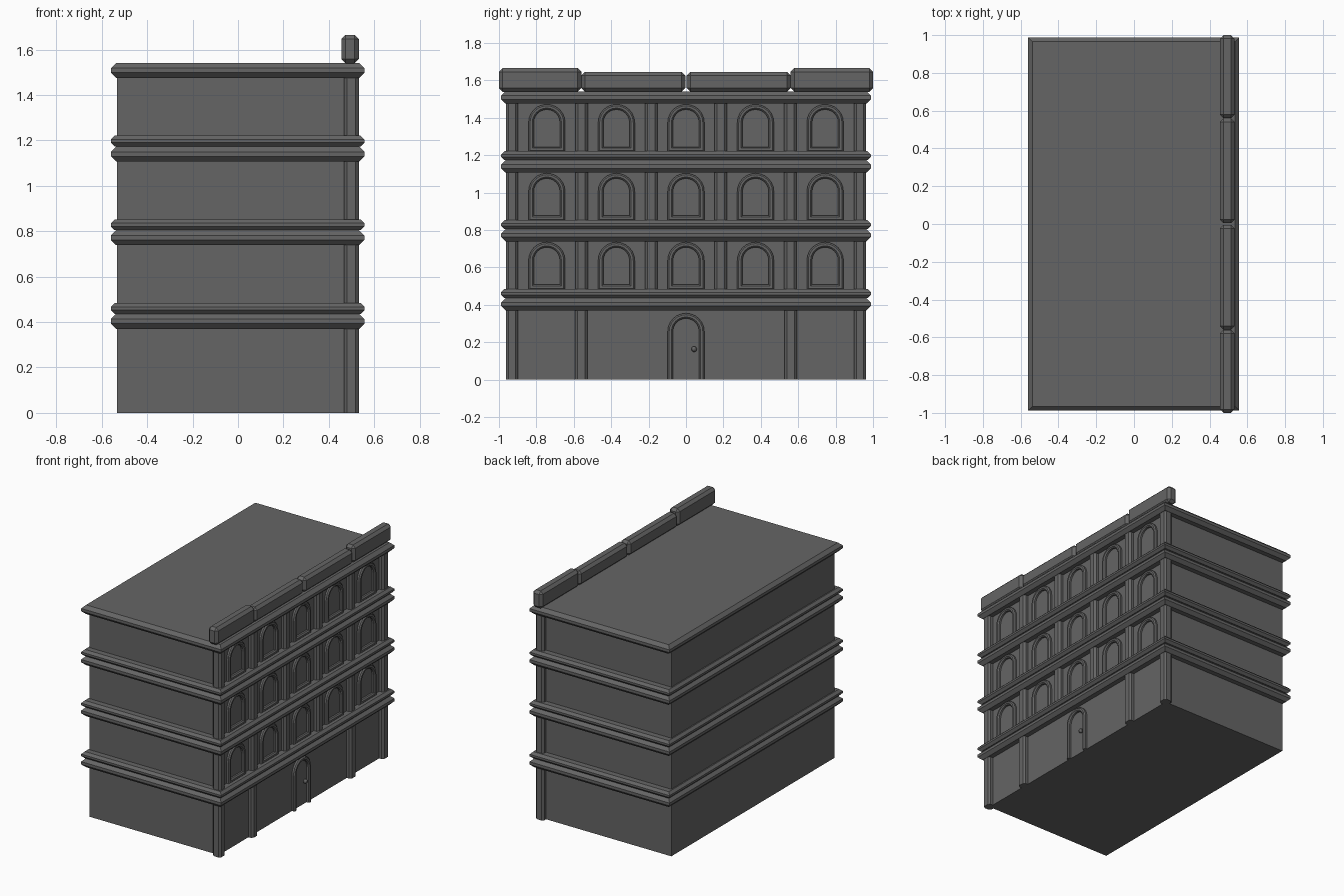
import bpy, bmesh, math
from mathutils import Vector

if "Cube" in bpy.data.objects:
    bpy.data.objects.remove(bpy.data.objects["Cube"])

# Dark grey stone
stone = bpy.data.materials.new("dark_stone")
stone.diffuse_color = (0.13, 0.13, 0.13, 1)
stone.use_nodes = True
stone.node_tree.nodes["Principled BSDF"].inputs["Base Color"].default_value = stone.diffuse_color


def finish(name, bm):
    bmesh.ops.recalc_face_normals(bm, faces=bm.faces)
    me = bpy.data.meshes.new(name)
    bm.to_mesh(me)
    bm.free()
    me.materials.append(stone)
    ob = bpy.data.objects.new(name, me)
    bpy.context.collection.objects.link(ob)
    return ob


def box(name, lo, hi, chamfer=0, upright_only=False):
    bm = bmesh.new()
    bmesh.ops.create_cube(bm, size=1)
    lo, hi = Vector(lo), Vector(hi)
    for v in bm.verts:
        v.co = (lo + hi) / 2 + v.co * (hi - lo)
    if chamfer:
        edges = [e for e in bm.edges if not upright_only
                 or abs(e.verts[0].co.z - e.verts[1].co.z) > 1e-4]
        bmesh.ops.bevel(bm, geom=edges, offset=chamfer, segments=1,
                        affect='EDGES', profile=0.5)
    return finish(name, bm)


def band(name, z0, z1, c):
    """Ledge round the whole building with chamfered top and bottom."""
    bm = bmesh.new()
    rings = []
    for z, i in ((z0, c), (z0 + c, 0), (z1 - c, 0), (z1, c)):
        rings.append([bm.verts.new(p) for p in (
            (-0.56 + i, -0.988 + i, z), (0.557 - i, -0.988 + i, z),
            (0.557 - i, 0.988 - i, z), (-0.56 + i, 0.988 - i, z))])
    for a, b in zip(rings, rings[1:]):
        for k in range(4):
            bm.faces.new((a[k], a[(k + 1) % 4], b[(k + 1) % 4], b[k]))
    bm.faces.new(rings[0])
    bm.faces.new(rings[-1])
    return finish(name, bm)


def arch_frame(name, y, z0, z1, half, closed):
    """Chamfered moulding swept round an arched opening on the facade."""
    bm = bmesh.new()
    loops = []
    for i, x in ((0, 0.49), (0, 0.512), (0.008, 0.52),
                 (0.02, 0.52), (0.028, 0.512), (0.028, 0.49)):
        r, zc = half - i, z1 - half
        zb = z0 + (i if closed else 0)
        pts = [(y + r, zb)]
        pts += [(y + r * math.cos(math.pi * k / 12), zc + r * math.sin(math.pi * k / 12))
                for k in range(13)]
        pts += [(y - r, zb)]
        loops.append([bm.verts.new((x, p[0], p[1])) for p in pts])
    n = len(loops[0])
    for j, a in enumerate(loops):
        b = loops[(j + 1) % len(loops)]
        for k in range(n if closed else n - 1):
            bm.faces.new((a[k], a[(k + 1) % n], b[(k + 1) % n], b[k]))
    if not closed:
        bm.faces.new([l[0] for l in loops])
        bm.faces.new([l[-1] for l in loops])
    return finish(name, bm)


STEP, WALL, PIL = 0.3685, 0.499, 0.033

# Main block
box("building_body", (-0.534, -0.93, 0), (WALL, 0.93, 1.52))

# Ledges between floors and at the roof
for f in range(4):
    z = 0.37 + f * STEP
    band("cornice", z, z + 0.066, 0.023)
    if f < 3:
        band("sill_ledge", z + 0.066, z + 0.114, 0.017)


def pilaster(y, z0, z1):
    box("pilaster", (WALL - PIL, y - PIL, z0), (WALL + PIL, y + PIL, z1), 0.014, True)


# Pilasters: four at ground level, six on each upper floor
for y in (-0.93, -0.56, 0.56, 0.93):
    pilaster(y, 0, 0.41)
for f in range(3):
    z = 0.45 + f * STEP
    for k in range(6):
        pilaster(-0.93 + 0.372 * k, z, z + 0.33)
    # Arched windows
    for k in range(-2, 3):
        arch_frame("window_frame", 0.372 * k, 0.48 + f * STEP, 0.735 + f * STEP, 0.098, True)

# Door frame and knob
arch_frame("door_frame", 0, 0, 0.355, 0.098, False)
bm = bmesh.new()
bmesh.ops.create_uvsphere(bm, u_segments=12, v_segments=8, radius=0.015)
bmesh.ops.translate(bm, verts=bm.verts, vec=(0.508, 0.043, 0.163))
finish("door_knob", bm)

# Roof parapet blocks, mirrored about the middle
for s in (-1, 1):
    for a, b, top in ((0.004, 0.56, 1.645), (0.56, 1.0, 1.665)):
        y0, y1 = sorted((s * a, s * b))
        box("parapet", (0.455, y0, 1.539), (0.532, y1, top), 0.019)
